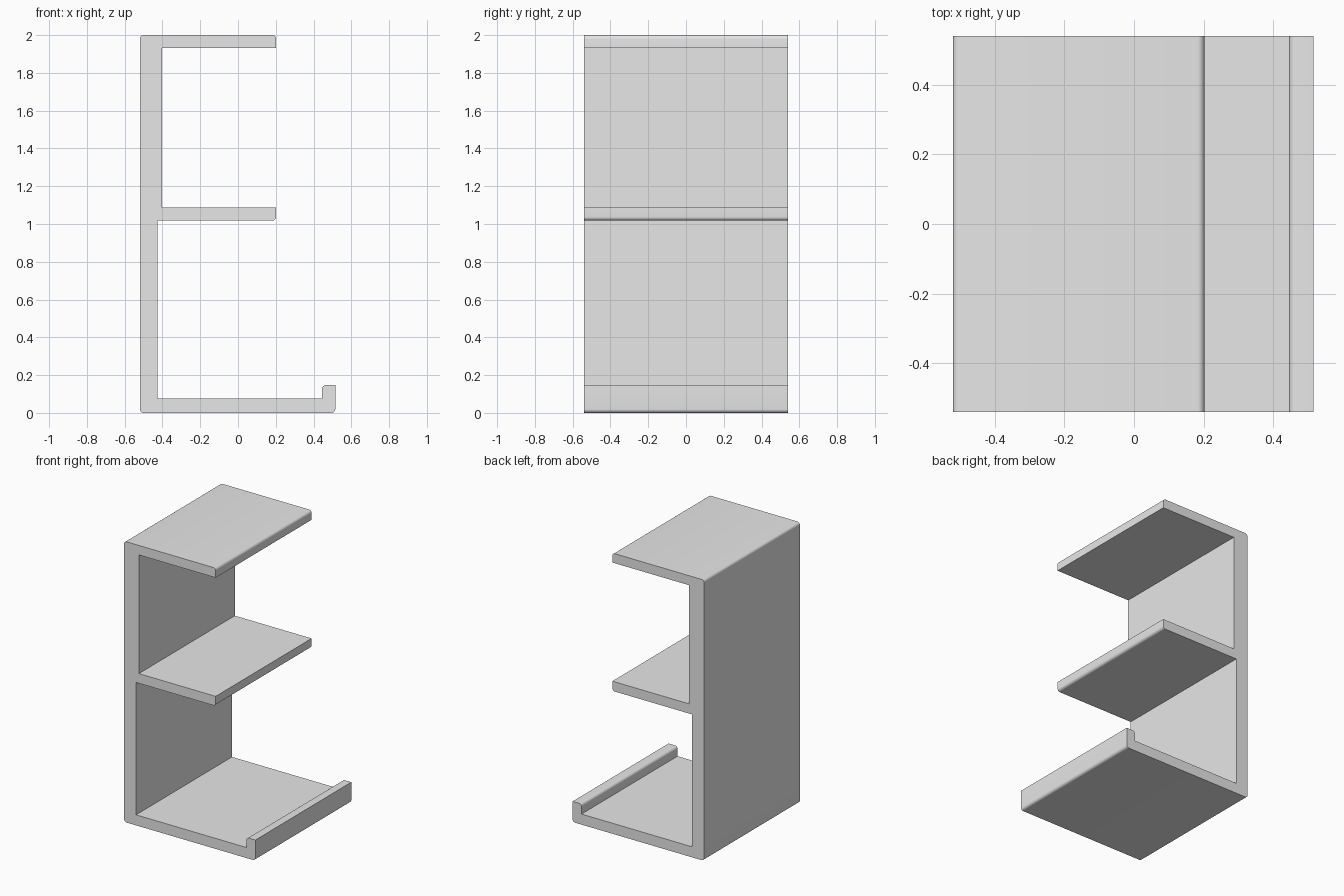
import bpy, bmesh, math
from mathutils import Vector

if "Cube" in bpy.data.objects:
    bpy.data.objects.remove(bpy.data.objects["Cube"])

HALF_DEPTH = 0.54
RADIUS = 0.02
STEPS = 6

# Side profile of the bracket: (x, z, rounded corner)
PROFILE = [
    (-0.52, 0.005, True), (0.515, 0.005, True), (0.515, 0.147, False),
    (0.445, 0.147, True), (0.445, 0.075, False), (-0.425, 0.075, False),
    (-0.425, 1.018, False), (0.202, 1.018, True), (0.202, 1.087, False),
    (-0.403, 1.087, False), (-0.403, 1.932, False), (0.202, 1.932, False),
    (0.202, 2.0, True), (-0.52, 2.0, True),
]
PROFILE = [(x, 0.0 if z == 0.005 else z, r) for x, z, r in PROFILE]


def rounded(profile):
    """Replace each marked right-angle corner with a short arc."""
    points = []
    for i, (x, z, is_round) in enumerate(profile):
        p = Vector((x, z))
        if not is_round:
            points.append(p)
            continue
        a = (Vector(profile[i - 1][:2]) - p).normalized()
        b = (Vector(profile[(i + 1) % len(profile)][:2]) - p).normalized()
        centre = p + (a + b) * RADIUS
        for s in range(STEPS + 1):
            t = math.pi / 2 * s / STEPS
            points.append(centre - b * RADIUS * math.cos(t) - a * RADIUS * math.sin(t))
    return points


# Bracket body: back wall, three shelves and front lip in one extrusion
bm = bmesh.new()
face = bm.faces.new([bm.verts.new((p.x, -HALF_DEPTH, p.y)) for p in rounded(PROFILE)])
extruded = bmesh.ops.extrude_face_region(bm, geom=[face], use_keep_orig=True)
moved = [v for v in extruded["geom"] if isinstance(v, bmesh.types.BMVert)]
bmesh.ops.translate(bm, verts=moved, vec=(0, 2 * HALF_DEPTH, 0))
bmesh.ops.recalc_face_normals(bm, faces=bm.faces)
mesh = bpy.data.meshes.new("shelf_bracket")
bm.to_mesh(mesh)
bm.free()

bracket = bpy.data.objects.new("shelf_bracket", mesh)
bpy.context.collection.objects.link(bracket)

# Plain grey finish
grey = bpy.data.materials.new("light grey")
grey.diffuse_color = (0.8, 0.8, 0.8, 1)
grey.use_nodes = True
grey.node_tree.nodes["Principled BSDF"].inputs["Base Color"].default_value = grey.diffuse_color
mesh.materials.append(grey)

# Smooth corner arcs, sharp edges elsewhere
bpy.context.view_layer.objects.active = bracket
bracket.select_set(True)
bpy.ops.object.shade_smooth_by_angle(angle=math.radians(30))
